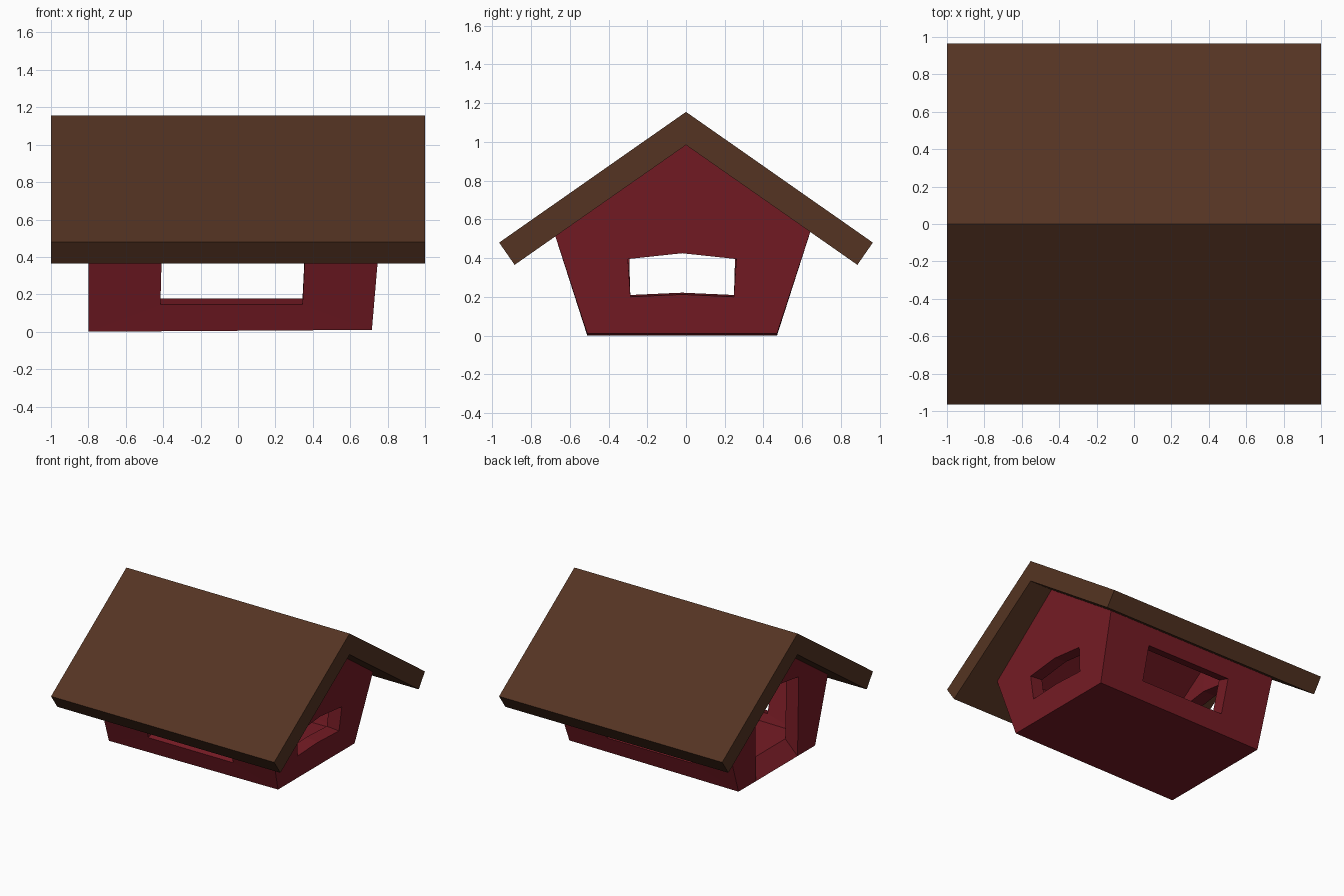
import bpy, bmesh

if "Cube" in bpy.data.objects:
    bpy.data.objects.remove(bpy.data.objects["Cube"])

def material(name, rgb):
    m = bpy.data.materials.new(name)
    m.diffuse_color = (*rgb, 1)
    m.use_nodes = True
    m.node_tree.nodes["Principled BSDF"].inputs["Base Color"].default_value = m.diffuse_color
    return m

def make_object(name, faces, mat):
    """Faces are lists of points; equal points are shared."""
    bm = bmesh.new()
    verts = {}
    def vert(p):
        key = tuple(round(c, 4) for c in p)
        if key not in verts:
            verts[key] = bm.verts.new(key)
        return verts[key]
    for f in faces:
        bm.faces.new([vert(p) for p in f])
    bmesh.ops.recalc_face_normals(bm, faces=bm.faces[:])
    me = bpy.data.meshes.new(name)
    bm.to_mesh(me)
    bm.free()
    me.materials.append(mat)
    ob = bpy.data.objects.new(name, me)
    bpy.context.collection.objects.link(ob)
    return ob

def ring(outer, inner):
    """Quads filling the area between an outline and a hole."""
    n = len(outer)
    return [[outer[i], outer[(i + 1) % n], inner[(i + 1) % n], inner[i]] for i in range(n)]

red = material("red_wall", (0.18, 0.011, 0.018))
brown = material("brown_roof", (0.09, 0.034, 0.016))

# Roof: chevron profile along x
prof = [(0, 1.155), (0.965, 0.48), (0.885, 0.365), (0, 0.984),
        (-0.885, 0.365), (-0.965, 0.48)]
L = [(-1, y, z) for y, z in prof]
R = [(1, y, z) for y, z in prof]
faces = [[L[i], L[(i + 1) % 6], R[(i + 1) % 6], R[i]] for i in range(6)]
for e in (L, R):
    faces += [[e[0], e[1], e[2], e[3]], [e[0], e[3], e[4], e[5]]]
make_object("roof", faces, brown)

# House shell: outward-leaning walls, closed floor and ceiling
CY = -0.02
def west(y, z):
    return (-0.8, CY + y, z)
def east(y, z):
    return (0.715 + 0.085 * z, CY + y, z)

shell = []
# East gable with a slightly arched window
e_out = [east(-0.49, 0.01), east(0, 0.01), east(0.49, 0.01),
         east(0.67, 0.56), east(0, 1.03), east(-0.67, 0.56)]
e_hole = [east(-0.267, 0.2), east(0, 0.212), east(0.267, 0.2),
          east(0.28, 0.395), east(0, 0.425), east(-0.28, 0.395)]
shell += ring(e_out, e_hole)

# West gable with a doorway open down to the floor
w_out = [west(-0.49, 0), west(0.49, 0), west(0.67, 0.56), west(0, 1.03), west(-0.67, 0.56)]
door = [west(-0.265, 0), west(0.265, 0), west(0.28, 0.637), west(0, 0.675), west(-0.28, 0.637)]
shell += ring(w_out, door)[1:]

# Long side walls with wide windows
for s in (-1, 1):
    def side(x, z):
        return (x, CY + s * (0.49 + 0.18 / 0.55 * (z - 0.01)), z)
    outline = [west(s * 0.49, 0), east(s * 0.49, 0.01), east(s * 0.67, 0.56), west(s * 0.67, 0.56)]
    hole = [side(-0.415, 0.145), side(0.345, 0.145), side(0.358, 0.405), side(-0.408, 0.405)]
    shell += ring(outline, hole)
    # Ceiling slopes, tucked into the roof
    shell.append([west(s * 0.67, 0.56), east(s * 0.67, 0.56), east(0, 1.03), west(0, 1.03)])

# Floor
shell.append([w_out[0], door[0], door[1], w_out[1], e_out[2], e_out[1], e_out[0]])

house = make_object("house_walls", shell, red)
sol = house.modifiers.new("thickness", 'SOLIDIFY')
sol.thickness = 0.11
sol.offset = -1
sol.use_even_offset = True
sol.use_quality_normals = True
